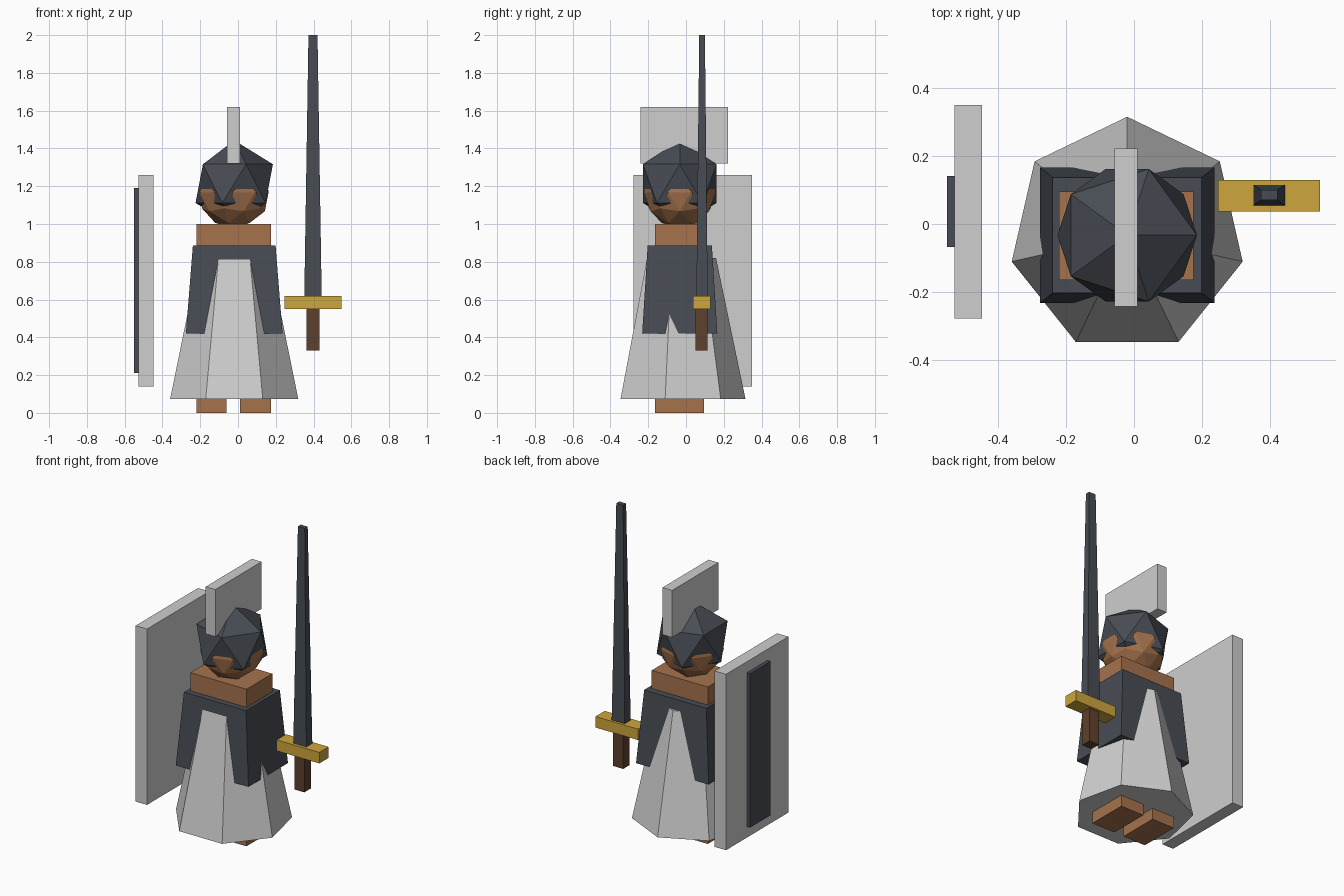
import bpy, bmesh, math

if "Cube" in bpy.data.objects:
    bpy.data.objects.remove(bpy.data.objects["Cube"])


def material(name, rgb):
    m = bpy.data.materials.new(name)
    m.diffuse_color = (*rgb, 1)
    m.use_nodes = True
    m.node_tree.nodes["Principled BSDF"].inputs["Base Color"].default_value = m.diffuse_color
    return m


STEEL = material("dark steel", (0.064, 0.073, 0.088))
GREY = material("light grey", (0.62, 0.62, 0.62))
SKIN = material("brown skin", (0.38, 0.17, 0.073))
GOLD = material("gold", (0.61, 0.38, 0.045))
WOOD = material("dark wood", (0.114, 0.052, 0.026))

CX, CY = -0.02, -0.033  # figure axis


def finish(name, bm, mat):
    bmesh.ops.recalc_face_normals(bm, faces=bm.faces)
    me = bpy.data.meshes.new(name)
    bm.to_mesh(me)
    bm.free()
    me.materials.append(mat)
    ob = bpy.data.objects.new(name, me)
    bpy.context.collection.objects.link(ob)
    return ob


def loft(name, mat, low, z0, high, z1):
    """Closed solid between two outlines of equal point count."""
    bm = bmesh.new()
    a = [bm.verts.new((x, y, z0)) for x, y in low]
    b = [bm.verts.new((x, y, z1)) for x, y in high]
    n = len(a)
    bm.faces.new(a[::-1])
    bm.faces.new(b)
    for i in range(n):
        j = (i + 1) % n
        bm.faces.new((a[i], a[j], b[j], b[i]))
    return finish(name, bm, mat)


def rect(cx, cy, hx, hy):
    return [(cx - hx, cy - hy), (cx + hx, cy - hy), (cx + hx, cy + hy), (cx - hx, cy + hy)]


def ngon(n, r):
    return [(CX - r * math.sin(2 * math.pi * i / n), CY + r * math.cos(2 * math.pi * i / n))
            for i in range(n)]


def box(name, mat, x0, x1, y0, y1, z0, z1):
    r = rect((x0 + x1) / 2, (y0 + y1) / 2, (x1 - x0) / 2, (y1 - y0) / 2)
    return loft(name, mat, r, z0, r, z1)


def ball(name, mat, subdivisions, r, z, cut=None):
    bm = bmesh.new()
    bmesh.ops.create_icosphere(bm, subdivisions=subdivisions, radius=r)
    bmesh.ops.translate(bm, verts=bm.verts, vec=(CX, CY, z))
    if cut is not None:
        bmesh.ops.bisect_plane(bm, geom=bm.verts[:] + bm.edges[:] + bm.faces[:],
                               plane_co=(0, 0, cut), plane_no=(0, 0, 1), clear_inner=True)
        bmesh.ops.holes_fill(bm, edges=[e for e in bm.edges if e.is_boundary])
    return finish(name, bm, mat)


# legs and body
for side, x0, x1 in (("left", -0.22, -0.06), ("right", 0.01, 0.175)):
    box(side + "_leg", SKIN, x0, x1, -0.165, 0.095, 0, 0.3)
box("body", SKIN, -0.22, 0.175, -0.165, 0.095, 0.5, 1.0)

# seven-sided robe and tapered tunic over it
loft("robe", GREY, ngon(7, 0.348), 0.073, ngon(7, 0.192), 0.82)
loft("tunic", STEEL, rect(CX, CY, 0.256, 0.199), 0.42, rect(CX, CY, 0.219, 0.17), 0.885)

# head, helmet and crest
ball("head", SKIN, 2, 0.191, 1.168)
ball("helmet", STEEL, 1, 0.229, 1.214, cut=1.096)
box("helmet_crest", GREY, -0.058, 0.01, -0.242, 0.222, 1.32, 1.62)

# sword
loft("sword_blade", STEEL, rect(0.397, 0.085, 0.046, 0.03), 0.62,
     rect(0.397, 0.085, 0.024, 0.015), 2.0)
box("sword_guard", GOLD, 0.247, 0.547, 0.037, 0.13, 0.55, 0.62)
box("sword_grip", WOOD, 0.362, 0.432, 0.05, 0.115, 0.33, 0.55)

# shield with a dark centre plate
box("shield", GREY, -0.527, -0.447, -0.277, 0.35, 0.14, 1.26)
box("shield_plate", STEEL, -0.55, -0.527, -0.067, 0.141, 0.21, 1.19)
